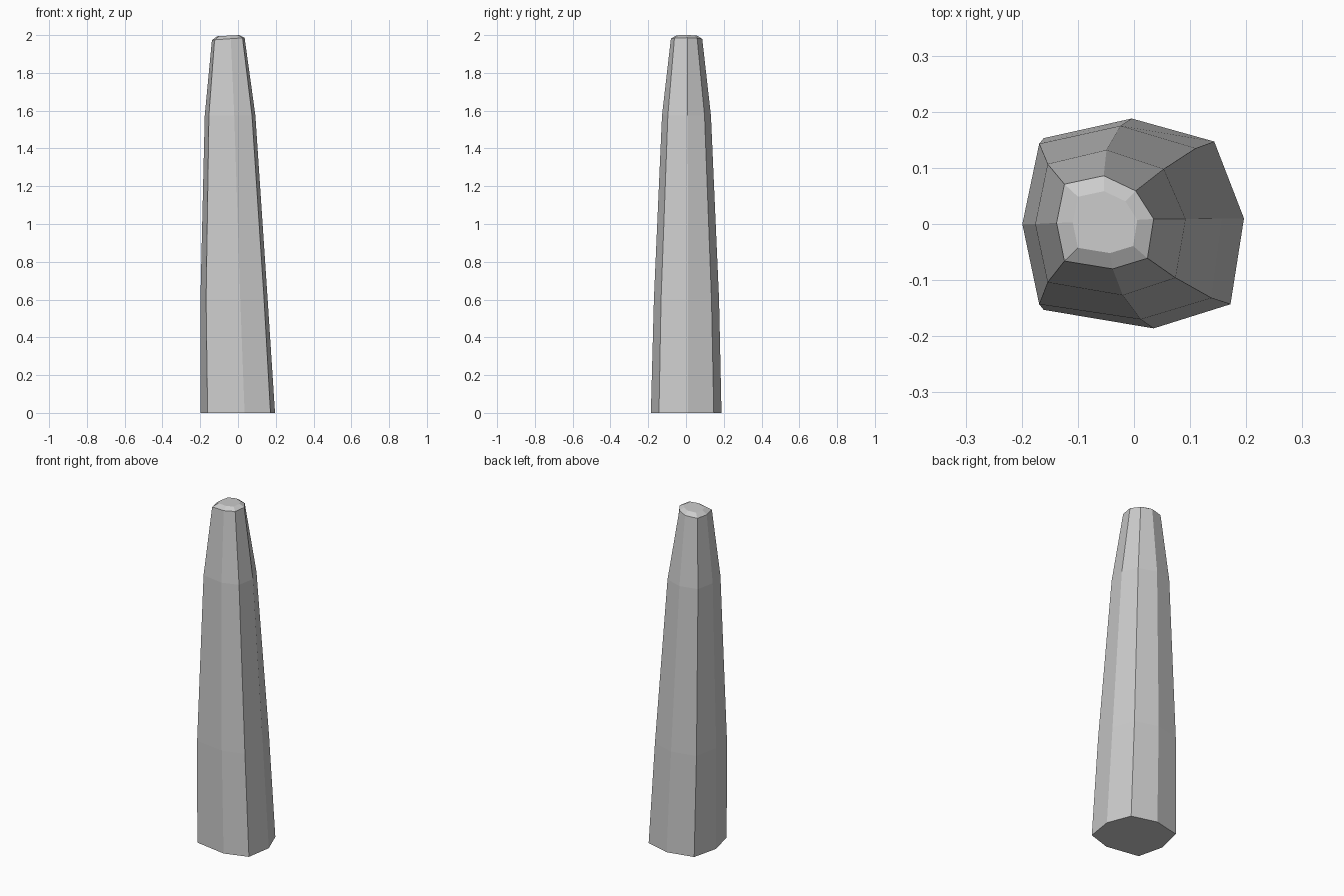
import bpy, bmesh

if "Cube" in bpy.data.objects:
    bpy.data.objects.remove(bpy.data.objects["Cube"])

# Eight-sided cross-sections, counter-clockwise from the right-hand edge
base = [(.196, .01), (.143, .147), (-.004, .188), (-.161, .153),
        (-.198, 0), (-.161, -.153), (.035, -.186), (.172, -.143)]
lower = [(.157, .01), (.11, .135), (-.024, .175), (-.169, .143),
         (-.199, 0), (-.169, -.143), (.012, -.17), (.138, -.132)]
upper = [(.092, .009), (.053, .098), (-.049, .132), (-.154, .107),
         (-.176, 0), (-.154, -.104), (-.02, -.127), (.074, -.096)]
rim = [(.035, .009), (.003, .059), (-.054, .086), (-.124, .071),
       (-.138, .002), (-.124, -.066), (-.038, -.08), (.024, -.061)]
# Chamfered tip is the rim shrunk about its centre
cx, cy = -.052, .004
tip = [(cx + (x - cx) * .665, cy + (y - cy) * .665) for x, y in rim]

bm = bmesh.new()


def ring(points, z, tilt=0):
    return [bm.verts.new((x, y, z + tilt * (x - cx))) for x, y in points]


rings = [ring(base, 0), ring(lower, .6), ring(upper, 1.575),
         ring(rim, 1.98, .07), ring(tip, 1.997, .05)]

# Side walls
for a, b in zip(rings, rings[1:]):
    for i in range(8):
        j = (i + 1) % 8
        bm.faces.new((a[i], a[j], b[j], b[i]))

# End caps
bm.faces.new(rings[0][::-1])
bm.faces.new(rings[-1])
bmesh.ops.recalc_face_normals(bm, faces=bm.faces)

mesh = bpy.data.meshes.new("stone_pillar")
bm.to_mesh(mesh)
bm.free()
pillar = bpy.data.objects.new("stone_pillar", mesh)
bpy.context.collection.objects.link(pillar)
